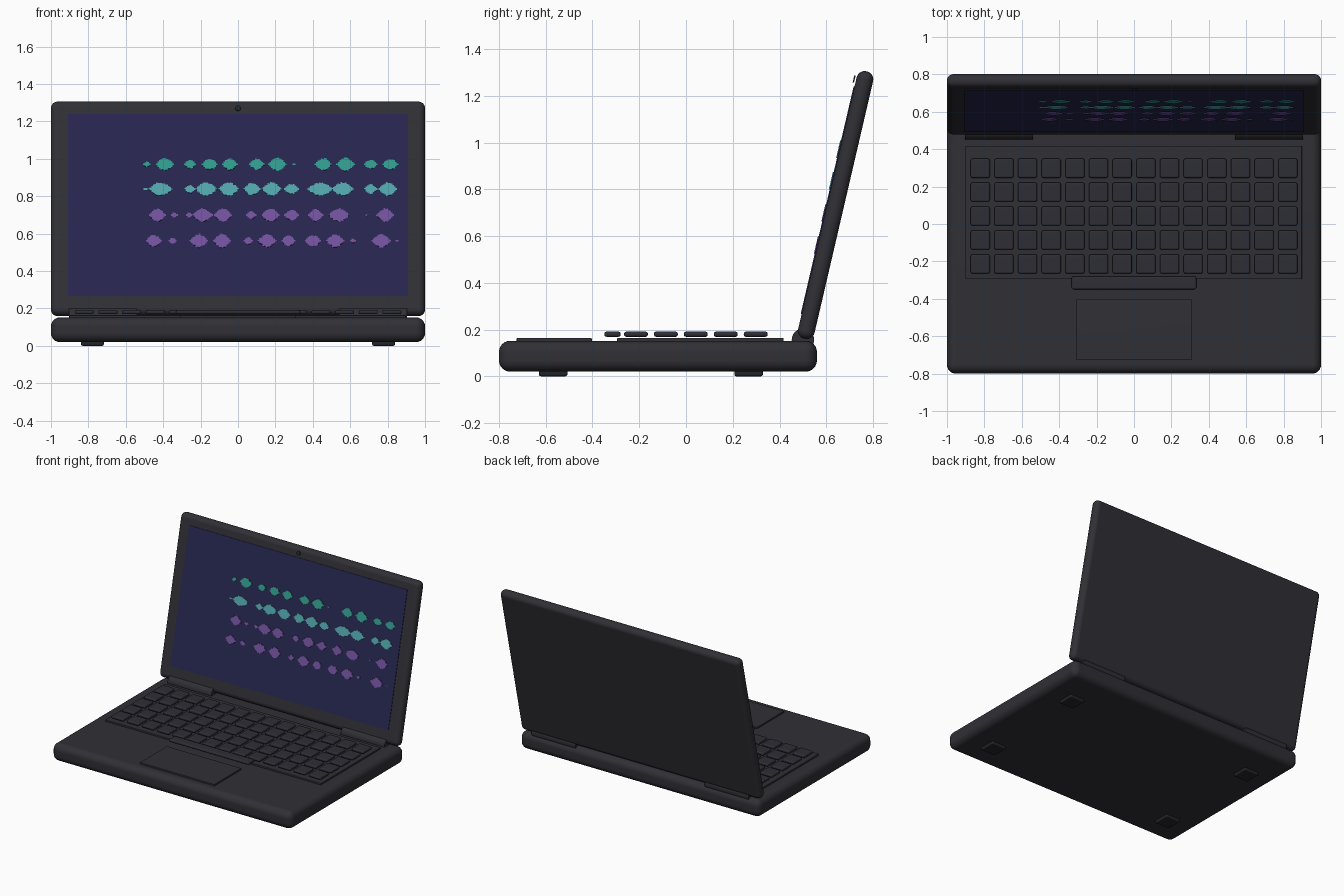
import bpy, bmesh, math, random
from mathutils import Matrix, Vector

if "Cube" in bpy.data.objects:
    bpy.data.objects.remove(bpy.data.objects["Cube"])

random.seed(4)


def material(name, rgb):
    m = bpy.data.materials.new(name)
    m.diffuse_color = (*rgb, 1)
    m.use_nodes = True
    m.node_tree.nodes["Principled BSDF"].inputs["Base Color"].default_value = m.diffuse_color
    return m


BODY = material("charcoal body", (0.029, 0.029, 0.036))
KEY = material("dark key", (0.027, 0.027, 0.036))
RUBBER = material("black rubber", (0.018, 0.018, 0.021))
SCREEN = material("indigo screen", (0.020, 0.019, 0.080))
GREEN = material("green wave", (0.032, 0.330, 0.270))
TEAL = material("teal wave", (0.085, 0.390, 0.420))
PURPLE = material("purple wave", (0.170, 0.085, 0.340))


def add_box(bm, lo, hi, bevel=0, segments=3):
    """Add a box, rounded on all its edges, between two corners."""
    lo, hi = Vector(lo), Vector(hi)
    part = bmesh.new()
    bmesh.ops.create_cube(part, size=1)
    bmesh.ops.scale(part, vec=hi - lo, verts=part.verts)
    bmesh.ops.translate(part, vec=(lo + hi) / 2, verts=part.verts)
    if bevel:
        bmesh.ops.bevel(part, geom=part.edges[:], offset=bevel, segments=segments,
                        profile=0.5, affect='EDGES')
    tmp = bpy.data.meshes.new("tmp")
    part.to_mesh(tmp)
    part.free()
    bm.from_mesh(tmp)
    bpy.data.meshes.remove(tmp)


def finish(bm, name, mat, matrix=None, smooth=True):
    mesh = bpy.data.meshes.new(name)
    bm.to_mesh(mesh)
    bm.free()
    mesh.materials.append(mat)
    ob = bpy.data.objects.new(name, mesh)
    bpy.context.collection.objects.link(ob)
    if matrix:
        ob.matrix_world = matrix
    if smooth:
        bpy.ops.object.select_all(action='DESELECT')
        ob.select_set(True)
        bpy.context.view_layer.objects.active = ob
        bpy.ops.object.shade_smooth_by_angle(angle=math.radians(40))
        wn = ob.modifiers.new("flat faces", 'WEIGHTED_NORMAL')
        wn.keep_sharp = True
    return ob


def box(name, mat, lo, hi, bevel=0, segments=3, matrix=None):
    bm = bmesh.new()
    add_box(bm, lo, hi, bevel, segments)
    return finish(bm, name, mat, matrix, bool(bevel))


# Base, keyboard tray and trackpad
box("base", BODY, (-1, -0.80, 0.02), (1, 0.56, 0.152), 0.048, 6)
box("keyboard_tray", BODY, (-0.902, -0.295, 0.14), (0.898, 0.418, 0.164), 0.004, 2)
box("trackpad", BODY, (-0.311, -0.725, 0.14), (0.311, -0.403, 0.164), 0.004, 2)

# Keys: five rows of fourteen and a space bar
bm = bmesh.new()
for row in range(5):
    for col in range(14):
        x, y = -0.822 + col * 0.1265, 0.298 - row * 0.128
        add_box(bm, (x - 0.051, y - 0.051, 0.169), (x + 0.051, y + 0.051, 0.191), 0.009, 3)
finish(bm, "keys", KEY)
box("space_bar", KEY, (-0.333, -0.349, 0.169), (0.333, -0.28, 0.191), 0.009, 3)

# Feet
bm = bmesh.new()
for x in (-0.778, 0.778):
    for y in (-0.568, 0.268):
        add_box(bm, (x - 0.061, y - 0.061, 0), (x + 0.061, y + 0.061, 0.03), 0.009, 3)
finish(bm, "feet", RUBBER)

# Hinge barrels
bm = bmesh.new()
for x in (-0.722, 0.722):
    bmesh.ops.create_cone(bm, cap_ends=True, segments=24, radius1=0.048, radius2=0.048,
                          depth=0.365, matrix=Matrix.Translation((x, 0.5, 0.156))
                          @ Matrix.Rotation(math.pi / 2, 4, 'Y'))
finish(bm, "hinges", BODY)

# Lid, leaning back; its parts share one tilted frame (front is -y)
LID = Matrix.Translation((0, 0.64, 0.7325)) @ Matrix.Rotation(-math.atan2(0.25, 1.075), 4, 'X')
box("lid", BODY, (-1, -0.036, -0.587), (1, 0.036, 0.587), 0.034, 6, LID)
box("screen", SCREEN, (-0.91, -0.040, -0.487), (0.91, -0.032, 0.512), matrix=LID)

# Camera lens above the screen
bm = bmesh.new()
bmesh.ops.create_cone(bm, cap_ends=True, segments=20, radius1=0.015, radius2=0.015, depth=0.006,
                      matrix=Matrix.Translation((0, -0.045, 0.543))
                      @ Matrix.Rotation(math.pi / 2, 4, 'X'))
finish(bm, "camera_lens", RUBBER, LID)

# Sound waves on the screen: (centre, half width) of each burst
WAVES = [
    ("wave_1", GREEN, 0.235, [(-.487, .02), (-.39, .048), (-.257, .032), (-.152, .042), (-.043, .042),
     (.10, .042), (.21, .05), (.30, .008), (.455, .045), (.575, .05), (.71, .035), (.815, .042)]),
    ("wave_2", TEAL, 0.099, [(-.495, .01), (-.415, .065), (-.257, .03), (-.17, .058), (-.05, .055),
     (.075, .045), (.18, .055), (.285, .04), (.44, .07), (.56, .06), (.71, .035), (.80, .05)]),
    ("wave_3", PURPLE, -0.044, [(-.43, .045), (-.34, .018), (-.26, .018), (-.19, .055), (-.08, .048),
     (.07, .028), (.175, .048), (.285, .04), (.415, .042), (.54, .055), (.69, .008), (.785, .048)]),
    ("wave_4", PURPLE, -0.185, [(-.45, .043), (-.35, .022), (-.21, .05), (-.085, .048), (.055, .025),
     (.155, .05), (.27, .038), (.40, .043), (.52, .05), (.615, .015), (.765, .052), (.85, .007)]),
]
for name, mat, z, bursts in WAVES:
    bm = bmesh.new()
    for centre, half in bursts:
        count = max(2, round(half * 2 / 0.008))
        step = half * 2 / count
        peak = min(0.036, 0.75 * half)
        for i in range(count):
            t = (i + 0.5) / count * 2 - 1
            h = max(0.003, peak * math.cos(t * math.pi / 2) * random.uniform(0.85, 1.08))
            x = centre - half + i * step
            add_box(bm, (x, -0.0435, z - h), (x + step, -0.0395, z + h))
    finish(bm, name, mat, LID, smooth=False)
